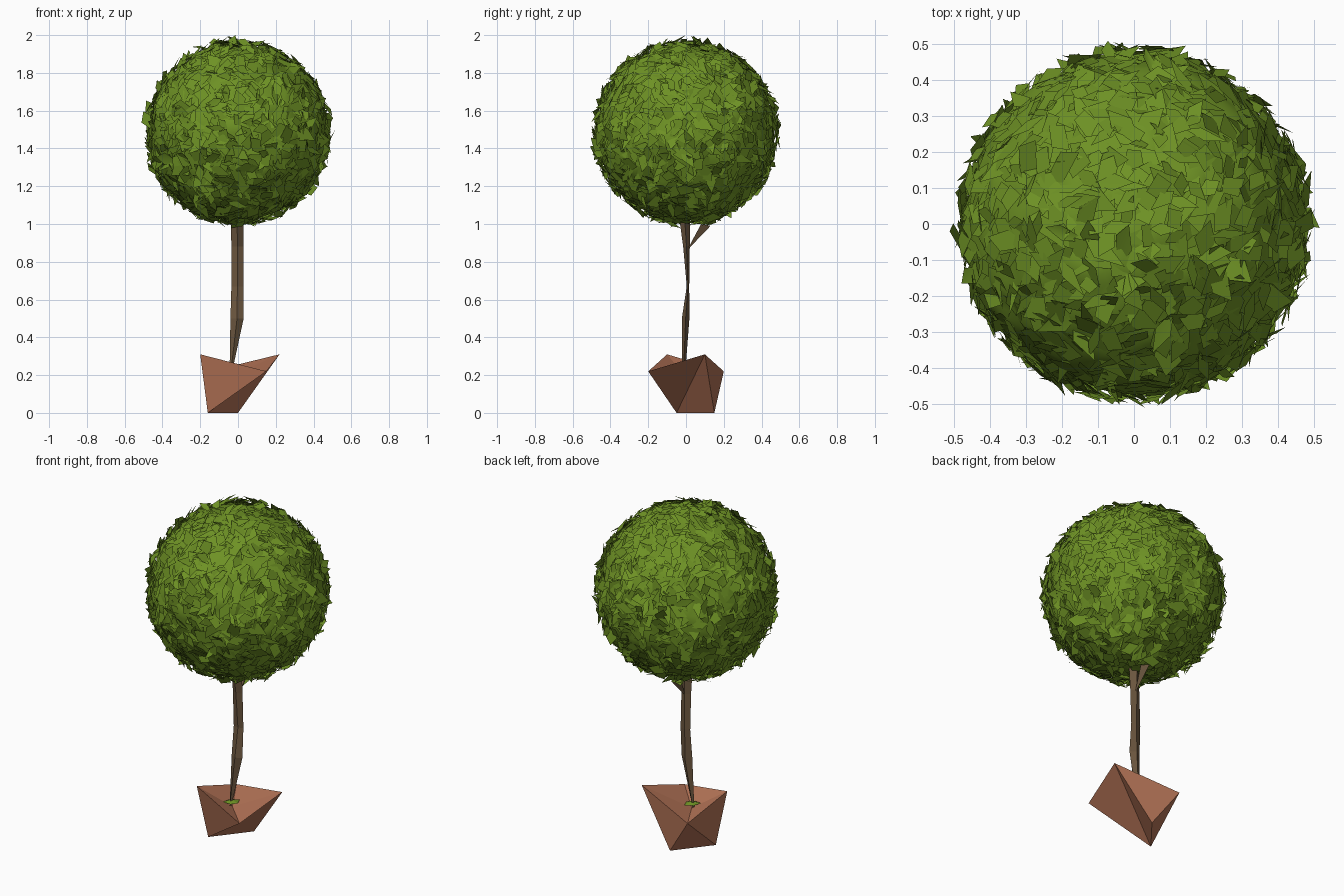
import bpy, math, random
from mathutils import Vector, noise

if "Cube" in bpy.data.objects:
    bpy.data.objects.remove(bpy.data.objects["Cube"])

random.seed(7)


def material(name, rgb):
    m = bpy.data.materials.new(name)
    m.diffuse_color = (*rgb, 1)
    m.use_nodes = True
    m.node_tree.nodes["Principled BSDF"].inputs["Base Color"].default_value = m.diffuse_color
    return m


GREEN = material("leaf green", (0.155, 0.285, 0.018))
BARK = material("bark brown", (0.15, 0.095, 0.05))
CLAY = material("clay", (0.46, 0.175, 0.095))


def build(name, verts, faces, mat, smooth=False):
    me = bpy.data.meshes.new(name)
    me.from_pydata([tuple(v) for v in verts], [], faces)
    me.materials.append(mat)
    for p in me.polygons:
        p.use_smooth = smooth
    me.update()
    ob = bpy.data.objects.new(name, me)
    bpy.context.collection.objects.link(ob)
    return ob


# Faceted pot: two high and two low rim corners, a bottom edge, sunken soil point
pot_verts = [(-0.2, -0.1, 0.31), (0.15, -0.2, 0.22), (0.22, 0.1, 0.31), (-0.15, 0.2, 0.22),
             (-0.16, -0.05, 0), (0, 0.15, 0), (-0.03, -0.01, 0.2)]
pot_faces = [(0, 4, 1), (1, 4, 2), (2, 4, 5), (2, 5, 3), (3, 5, 4), (3, 4, 0),
             (0, 1, 6), (1, 2, 6), (2, 3, 6), (3, 0, 6)]
build("pot", pot_verts, pot_faces, CLAY)

# Trunk: flat, twisting four-sided loops (z, x0, x1, y0, y1), pointed at the bottom
loops = [(0.2, -0.045, -0.035, -0.022, -0.005), (0.5, -0.04, 0.03, -0.022, 0.018),
         (0.67, -0.035, 0.028, 0.004, 0.017), (0.88, -0.035, 0.028, -0.015, 0.02),
         (1.1, -0.04, 0.03, -0.045, 0.022)]
tv, tf = [], []
for z, x0, x1, y0, y1 in loops:
    xm, ym = (x0 + x1) / 2, (y0 + y1) / 2
    tv += [(x0, ym, z), (xm, y0, z), (x1, ym, z), (xm, y1, z)]
for i in range(len(loops) - 1):
    for k in range(4):
        a, b = i * 4 + k, i * 4 + (k + 1) % 4
        tf.append((a, b, b + 4, a + 4))
tf += [(3, 2, 1, 0), tuple(range(len(tv) - 4, len(tv)))]
build("trunk", tv, tf, BARK)

# Side branch running up into the crown
bv = [(0, 0.005, 0.86), (-0.02, 0.08, 1.0), (0.02, 0.08, 1.0), (0, 0.13, 0.99)]
build("branch", bv, [(0, 2, 1), (0, 3, 2), (0, 1, 3), (1, 2, 3)], BARK)

# Small green tuft at the foot of the trunk
gv = [(-0.03, -0.01, 0.24)]
for k in range(5):
    a = k * math.tau / 5
    r = 0.05 if k % 2 else 0.035
    gv.append((-0.03 + r * math.cos(a), -0.01 + r * math.sin(a), 0.228))
build("soil_tuft", gv, [(0, k + 1, (k + 1) % 5 + 1) for k in range(5)], GREEN)

# Crown core: slightly uneven smooth ball
CENTRE = Vector((0, 0, 1.485))
RMAX = 0.515
bpy.ops.mesh.primitive_ico_sphere_add(subdivisions=5, radius=1, location=(0, 0, 0))
core = bpy.context.object
core.name = "crown_core"
for v in core.data.vertices:
    n = v.co.normalized()
    v.co = CENTRE + n * (0.466 + 0.014 * noise.noise(n * 6))
core.data.materials.append(GREEN)
bpy.ops.object.shade_smooth()

# Crown leaves: irregular bent patches spread evenly over the ball, randomly tilted
lv, lf = [], []
COUNT = 1500
for i in range(COUNT):
    z = 1 - 2 * (i + 0.5) / COUNT
    a = i * math.pi * (3 - math.sqrt(5)) + random.uniform(-0.1, 0.1)
    s = math.sqrt(1 - z * z)
    n = Vector((s * math.cos(a), s * math.sin(a), z))
    t = n.orthogonal().normalized()
    b = n.cross(t)
    spin = random.uniform(0, math.tau)
    u = t * math.cos(spin) + b * math.sin(spin)
    w = n.cross(u)
    tilt = random.gauss(0, 0.3)
    roll = random.gauss(0, 0.25)
    length, width = random.uniform(0.03, 0.07), random.uniform(0.015, 0.04)
    mid = n * random.uniform(0.468, 0.49)
    base = len(lv)
    for p, q in ((-1, 0), (random.uniform(-0.4, 0.3), -1), (1, 0), (random.uniform(-0.4, 0.3), 1)):
        d = mid + u * p * length + w * q * width
        d += n * (p * length * tilt + q * width * roll)
        if d.length > RMAX:
            d = d.normalized() * RMAX
        lv.append(CENTRE + d)
    lf += [(base, base + 1, base + 2), (base, base + 2, base + 3)]
build("crown_leaves", lv, lf, GREEN, smooth=True)
